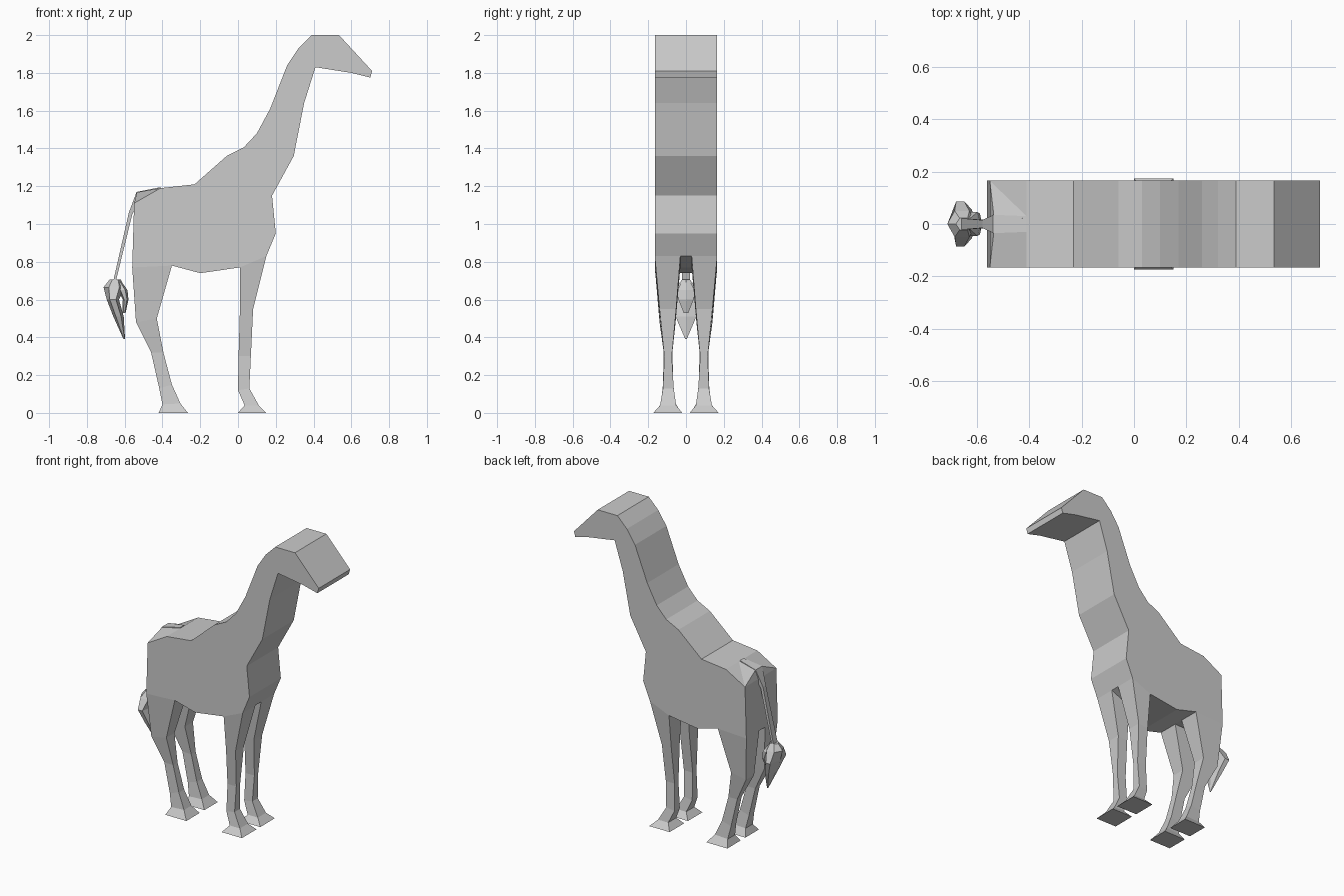
import bpy, bmesh

W = 0.165  # half width of the slab-like body


def finish(name, bm, mirror=False):
    bmesh.ops.recalc_face_normals(bm, faces=bm.faces)
    me = bpy.data.meshes.new(name)
    bm.to_mesh(me)
    bm.free()
    ob = bpy.data.objects.new(name, me)
    bpy.context.collection.objects.link(ob)
    if mirror:
        ob.modifiers.new("Mirror", 'MIRROR').use_axis = (False, True, False)
    return ob


def loft(name, rings, caps=(True, True), mirror=False):
    bm = bmesh.new()
    vr = [[bm.verts.new(p) for p in r] for r in rings]
    n = len(vr[0])
    for a, b in zip(vr, vr[1:]):
        for i in range(n):
            j = (i + 1) % n
            bm.faces.new((a[i], a[j], b[j], b[i]))
    for ring, cap in zip((vr[0], vr[-1]), caps):
        if cap:
            bm.faces.new(ring)
    return finish(name, bm, mirror)


# Body, neck and head: one side profile extruded across y
profile = [(-0.55, 1.11), (-0.41, 1.19), (-0.23, 1.21), (-0.06, 1.36),
           (0.03, 1.405), (0.10, 1.48), (0.17, 1.61), (0.26, 1.84),
           (0.32, 1.93), (0.39, 2.0), (0.535, 2.0), (0.71, 1.81),
           (0.70, 1.775), (0.60, 1.80), (0.41, 1.83), (0.35, 1.64),
           (0.295, 1.36), (0.18, 1.15), (0.20, 0.95), (0.15, 0.83),
           (0.01, 0.77), (-0.20, 0.74), (-0.35, 0.78), (-0.56, 0.77)]
loft("body", [[(x, y, z) for x, z in profile] for y in (-W, W)])


# Legs: four-sided lofts, each row is back x, back z, front x, front z, inner y, outer y
def legs(name, rows):
    rings = [[(xb, yi, zb), (xb, yo, zb), (xf, yo, zf), (xf, yi, zf)]
             for xb, zb, xf, zf, yi, yo in rows]
    loft(name, rings, caps=(False, True), mirror=True)


legs("front_leg", [(0.01, 0.77, 0.15, 0.83, 0.03, W),
                   (0.01, 0.54, 0.08, 0.55, 0.052, 0.14),
                   (0.003, 0.30, 0.068, 0.30, 0.075, 0.115),
                   (0.0, 0.12, 0.06, 0.13, 0.065, 0.122),
                   (0.035, 0.04, 0.11, 0.04, 0.052, 0.137),
                   (0.0, 0.0, 0.15, 0.0, 0.02, 0.173)])
legs("hind_leg", [(-0.56, 0.77, -0.35, 0.78, 0.03, W),
                  (-0.54, 0.48, -0.43, 0.50, 0.055, 0.14),
                  (-0.46, 0.32, -0.395, 0.32, 0.072, 0.118),
                  (-0.417, 0.13, -0.35, 0.15, 0.067, 0.122),
                  (-0.40, 0.045, -0.305, 0.05, 0.055, 0.132),
                  (-0.42, 0.0, -0.265, 0.0, 0.025, 0.165)])

# Raised rump ridge around the tail root
bm = bmesh.new()
q = [bm.verts.new(p) for p in
     [(-0.41, -W, 1.19), (-0.41, -0.03, 1.19), (-0.41, 0.03, 1.19), (-0.41, W, 1.19),
      (-0.55, -W, 1.11), (-0.535, -0.035, 1.168), (-0.535, 0.035, 1.168), (-0.55, W, 1.11)]]
for i in range(3):
    bm.faces.new((q[i], q[i + 1], q[i + 5], q[i + 4]))
bm.faces.new(q[4:])
bm.faces.new(q[:4] + [q[7], q[4]])
finish("rump", bm)

# Tail cord
loft("tail", [[(x, -w, z), (x, w, z), (x + t, w, z - s), (x + t, -w, z - s)]
              for x, z, w, t, s in [(-0.41, 1.195, 0.02, 0.0, 0.03),
                                    (-0.537, 1.17, 0.035, 0.005, 0.06),
                                    (-0.578, 1.06, 0.015, 0.018, 0.01),
                                    (-0.66, 0.70, 0.022, 0.014, 0.0)]])


# Tail tuft locks: six-sided lofts, each row is x min, x max, half y, z
def lock(name, rows):
    rings = []
    for a, b, w, z in rows:
        c, r = (a + b) / 2, (b - a) / 4
        rings.append([(a, 0, z), (c - r, w, z), (c + r, w, z),
                      (b, 0, z), (c + r, -w, z), (c - r, -w, z)])
    loft(name, rings)


lock("tuft_main", [(-0.68, -0.62, 0.022, 0.705),
                   (-0.712, -0.60, 0.05, 0.665),
                   (-0.695, -0.63, 0.085, 0.60),
                   (-0.66, -0.605, 0.055, 0.51),
                   (-0.606, -0.598, 0.004, 0.39)])
lock("tuft_inner", [(-0.65, -0.62, 0.02, 0.70),
                    (-0.635, -0.585, 0.045, 0.65),
                    (-0.61, -0.58, 0.04, 0.60),
                    (-0.612, -0.595, 0.012, 0.53)])
